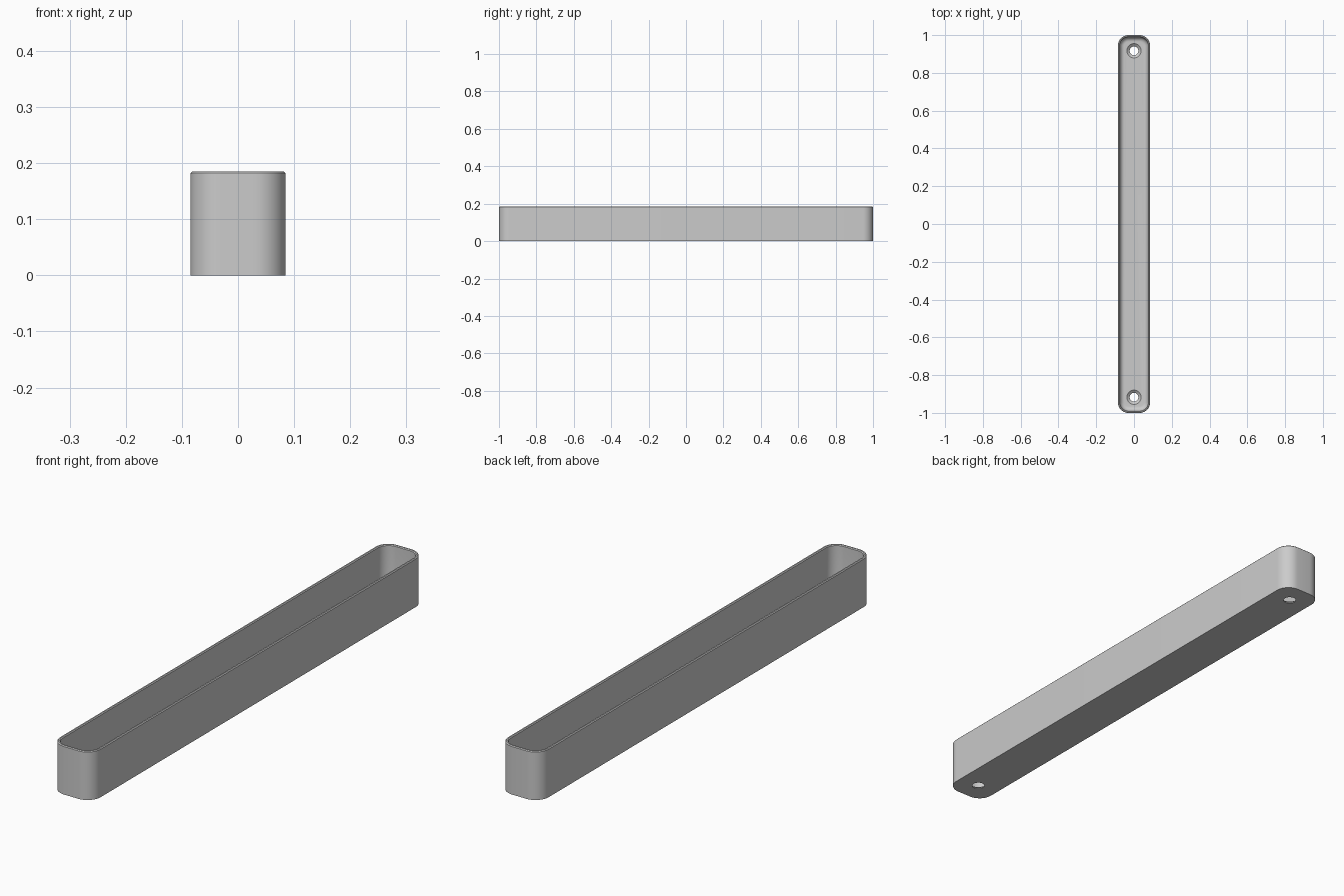
import bpy, bmesh, math

if "Cube" in bpy.data.objects:
    bpy.data.objects.remove(bpy.data.objects["Cube"], do_unlink=True)

HALF_X, HALF_Y, HEIGHT = 0.085, 1.0, 0.185
CORNER, WALL, FLOOR, FILLET = 0.055, 0.011, 0.016, 0.024
HOLE_Y, HOLE_R, SINK_R = 0.917, 0.023, 0.038
STEPS = 10

grey = bpy.data.materials.new("plain grey")
grey.use_nodes = True
grey.diffuse_color = (0.6, 0.6, 0.6, 1)
grey.node_tree.nodes["Principled BSDF"].inputs["Base Color"].default_value = (0.6, 0.6, 0.6, 1)


def rounded_ring(bm, inset, z):
    """Rounded rectangle of vertices, moved inwards by inset."""
    r = max(CORNER - inset, 0.004)
    cx, cy = HALF_X - inset - r, HALF_Y - inset - r
    ring = []
    for quarter, (sx, sy) in enumerate([(1, 1), (-1, 1), (-1, -1), (1, -1)]):
        for i in range(STEPS + 1):
            a = math.pi / 2 * (quarter + i / STEPS)
            ring.append(bm.verts.new((sx * cx + r * math.cos(a), sy * cy + r * math.sin(a), z)))
    return ring


def skin(bm, rings):
    """Join the rings in order and cap both ends."""
    for low, high in zip(rings, rings[1:]):
        n = len(low)
        for i in range(n):
            j = (i + 1) % n
            bm.faces.new((low[i], low[j], high[j], high[i]))
    bm.faces.new(rings[0][::-1])
    bm.faces.new(rings[-1])
    bmesh.ops.recalc_face_normals(bm, faces=bm.faces)


def finish(name, bm):
    mesh = bpy.data.meshes.new(name)
    bm.to_mesh(mesh)
    bm.free()
    mesh.materials.append(grey)
    obj = bpy.data.objects.new(name, mesh)
    bpy.context.collection.objects.link(obj)
    return obj


# Tray shell: outer wall, softened rim, inner wall and filleted floor
edge = 0.003
profile = [(0, 0), (0, HEIGHT - edge), (edge, HEIGHT),
           (WALL - edge, HEIGHT), (WALL, HEIGHT - edge)]
for i in range(9):
    a = math.pi / 2 * i / 8
    profile.append((WALL + FILLET * (1 - math.cos(a)), FLOOR + FILLET * (1 - math.sin(a))))
bm = bmesh.new()
skin(bm, [rounded_ring(bm, inset, z) for inset, z in profile])
tray = finish("tray", bm)

# Countersunk screw holes, one near each end
bm = bmesh.new()
for side in (-1, 1):
    rings = []
    for r, z in [(HOLE_R, -0.02), (HOLE_R, 0.004), (SINK_R, FLOOR), (SINK_R, FLOOR + 0.02)]:
        rings.append([bm.verts.new((r * math.cos(math.tau * i / 32),
                                    side * HOLE_Y + r * math.sin(math.tau * i / 32), z))
                      for i in range(32)])
    skin(bm, rings)
cutter = finish("screw_hole_cutter", bm)
cutter.hide_render = True

cut = tray.modifiers.new("screw holes", "BOOLEAN")
cut.operation = "DIFFERENCE"
cut.solver = "EXACT"
cut.object = cutter

bpy.ops.object.select_all(action="DESELECT")
bpy.context.view_layer.objects.active = tray
tray.select_set(True)
bpy.ops.object.modifier_apply(modifier=cut.name)
bpy.data.objects.remove(cutter, do_unlink=True)
bpy.ops.object.shade_smooth_by_angle(angle=math.radians(30))
